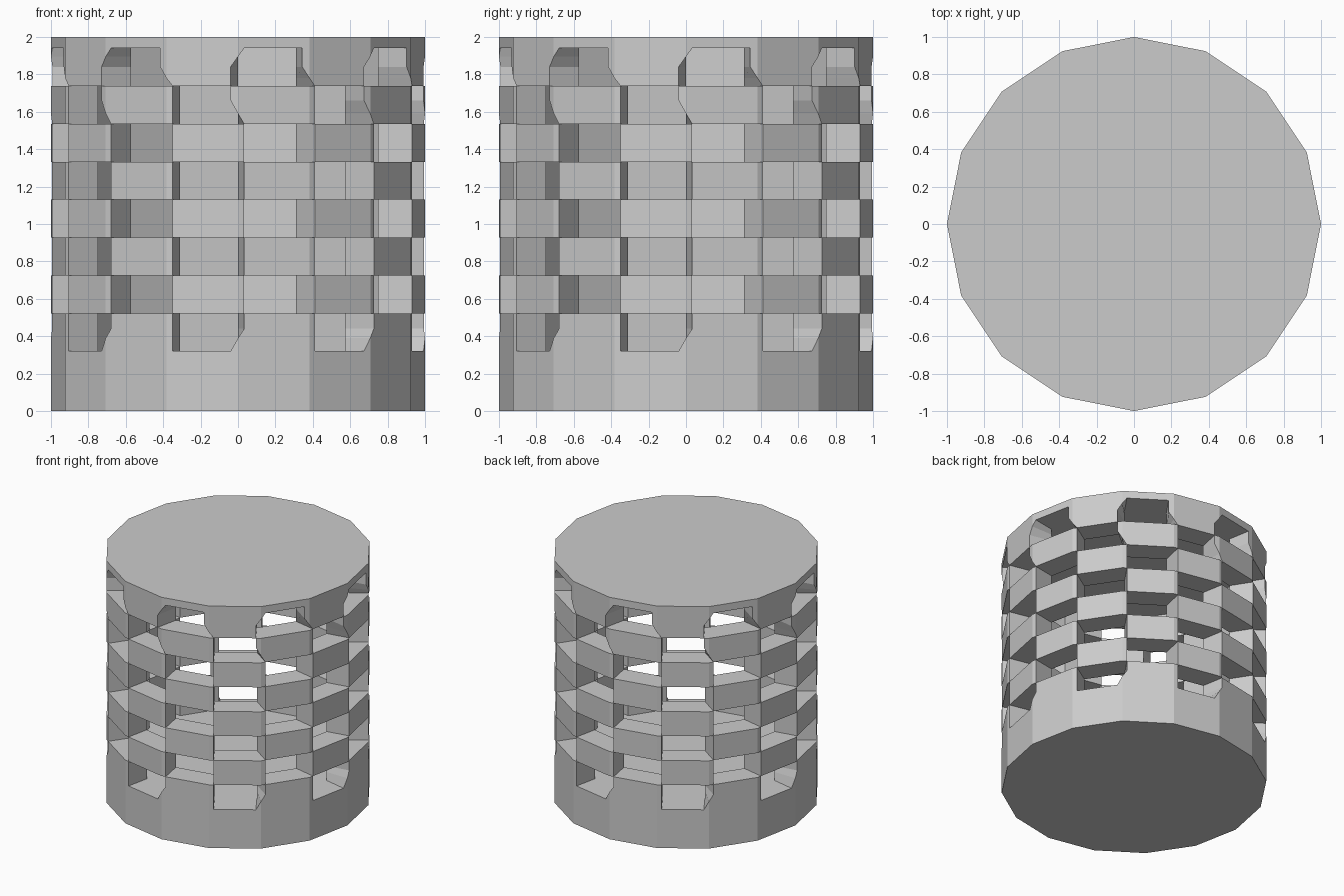
import bpy, bmesh, math
from mathutils import Vector

if "Cube" in bpy.data.objects:
    bpy.data.objects.remove(bpy.data.objects["Cube"])

N = 16            # sides of the drum
R_IN = 0.81       # cavity radius
Z0, STEP = 0.32, 0.2025   # first brick course and course height

# Levels: height, slide of even joints, slide of odd joints along the rim
A, B = 0.034, -0.04
levels = [(0, 0, 0), (Z0, B, A), (0.39, 0, A), (0.44, A, A)]
levels += [(Z0 + STEP * k, A, A) for k in range(1, 7)]
levels += [(1.59, 0, A), (1.66, B, A), (Z0 + STEP * 7, B, A), (1.78, B, 0),
           (1.84, B, B), (1.895, 0, B), (1.94, A, B), (2, 0, 0)]
ROWS = len(levels) - 1

bm = bmesh.new()
cache = {}


def vert(p):
    key = tuple(round(v, 4) for v in p)
    if key not in cache:
        cache[key] = bm.verts.new(p)
    return cache[key]


def face(points):
    vs = []
    for p in points:
        v = vert(p)
        if v not in vs:
            vs.append(v)
    if len(vs) > 2:
        bm.faces.new(vs)


def corner(c, z, r=1.0):
    a = math.radians(-90 + 360 / N * c)
    return Vector((r * math.cos(a), r * math.sin(a), z))


def slide(c, lv):
    return levels[lv][1 + c % 2]


def joint(c, lv):
    d, z = slide(c, lv), levels[lv][0]
    p = corner(c, z)
    return p.lerp(corner(c + (1 if d > 0 else -1), z), abs(d) / 0.39)


def chain(c, lv):
    # rim points of one brick, including the drum corners it bends around
    z = levels[lv][0]
    a, b = joint(c, lv), joint(c + 1, lv)
    return [a, corner(c, z) if slide(c, lv) < 0 else a,
            corner(c + 1, z) if slide(c + 1, lv) > 0 else b, b]


def filled(row, c):
    if row <= 0 or row >= ROWS - 1:
        return True
    mid = (levels[row][0] + levels[row + 1][0]) / 2
    return (int((mid - Z0) / STEP) + c) % 2 == 0


# Brick wall: outside, inside and radial faces
for row in range(ROWS):
    zl, zh = levels[row][0], levels[row + 1][0]
    wall = 0 < row < ROWS - 1
    for c in range(N):
        if not filled(row, c):
            continue
        lo, hi = chain(c, row), chain(c, row + 1)
        for i in range(3):
            face([lo[i], lo[i + 1], hi[i + 1], hi[i]])
        if not wall:
            continue
        face([corner(c + 1, zl, R_IN), corner(c, zl, R_IN),
              corner(c, zh, R_IN), corner(c + 1, zh, R_IN)])
        if not filled(row, c - 1):
            face([corner(c, zl, R_IN), lo[0], hi[0], corner(c, zh, R_IN)])
        if not filled(row, c + 1):
            face([lo[3], corner(c + 1, zl, R_IN),
                  corner(c + 1, zh, R_IN), hi[3]])

# Horizontal ledges between courses
for lv in range(1, ROWS):
    z = levels[lv][0]
    for c in range(N):
        below, above = filled(lv - 1, c), filled(lv, c)
        if below != above:
            pts = chain(c, lv) + [corner(c + 1, z, R_IN), corner(c, z, R_IN)]
            face(pts if below else pts[::-1])

# Base, cavity floor, cavity ceiling and lid
for z, r, up in ((0, 1, False), (Z0, R_IN, True), (1.94, R_IN, False), (2, 1, True)):
    ring = [corner(c, z, r) for c in range(N)]
    face(ring if up else ring[::-1])

mesh = bpy.data.meshes.new("lattice_drum")
bm.to_mesh(mesh)
bm.free()
drum = bpy.data.objects.new("lattice_drum", mesh)
bpy.context.collection.objects.link(drum)
